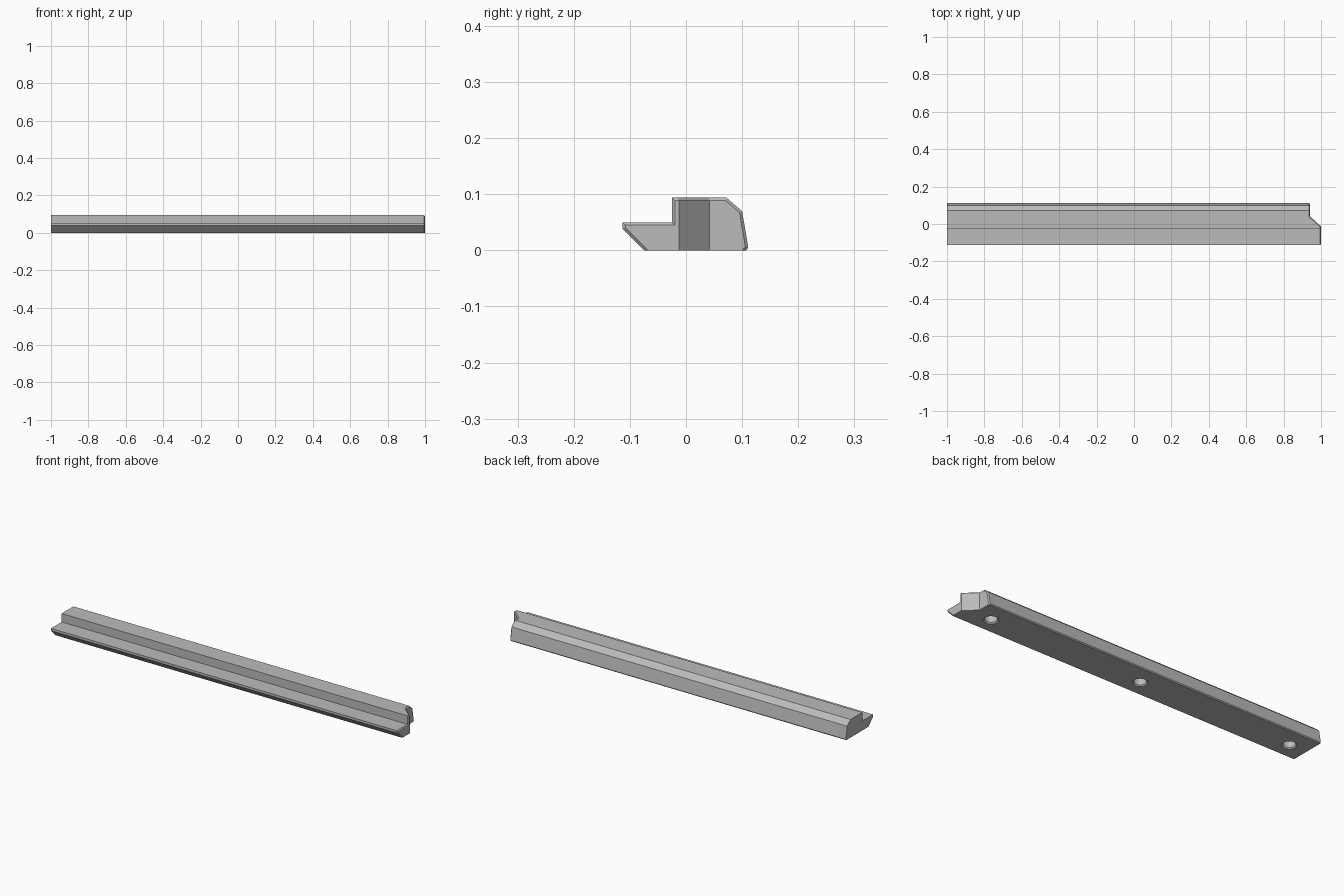
import bpy
import bmesh
import math
from mathutils import Matrix

default_cube = bpy.data.objects.get("Cube")
if default_cube:
    bpy.data.objects.remove(default_cube, do_unlink=True)

GREY = (0.5, 0.5, 0.5, 1)
grey = bpy.data.materials.new("plain grey")
grey.use_nodes = True
grey.diffuse_color = GREY
grey.node_tree.nodes["Principled BSDF"].inputs["Base Color"].default_value = GREY


def add_object(name, bm):
    bmesh.ops.recalc_face_normals(bm, faces=bm.faces)
    mesh = bpy.data.meshes.new(name)
    bm.to_mesh(mesh)
    bm.free()
    mesh.materials.append(grey)
    obj = bpy.data.objects.new(name, mesh)
    bpy.context.collection.objects.link(obj)
    return obj


def prism(name, points, travel):
    """Extrude a closed outline along a vector."""
    bm = bmesh.new()
    face = bm.faces.new([bm.verts.new(p) for p in points])
    swept = bmesh.ops.extrude_face_region(bm, geom=[face])["geom"]
    bmesh.ops.translate(bm, vec=travel,
                        verts=[v for v in swept if isinstance(v, bmesh.types.BMVert)])
    return add_object(name, bm)


def cut(target, cutter):
    cutter.hide_render = True
    mod = target.modifiers.new("cut", "BOOLEAN")
    mod.operation = "DIFFERENCE"
    mod.solver = "EXACT"
    mod.object = cutter
    bpy.context.view_layer.objects.active = target
    bpy.ops.object.modifier_apply(modifier=mod.name)
    bpy.data.objects.remove(cutter, do_unlink=True)


# Rail: stepped section with a front lip and sloping back
section = [(-0.075, 0), (-0.113, 0.038), (-0.113, 0.05), (-0.025, 0.05),
           (-0.025, 0.094), (0.072, 0.094), (0.1, 0.07), (0.111, 0.005), (0.107, 0)]
rail = prism("rail", [(-1, y, z) for y, z in section], (2, 0, 0))

# Mitred notch in the back corner of one end
notch = [(1.01, -0.022), (0.94, 0.042), (0.94, 0.2), (1.01, 0.2)]
cut(rail, prism("notch_cutter", [(x, y, -0.1) for x, y in notch], (0, 0, 0.3)))

# Narrow chamfer around the notched end, leaving the base edge sharp
bm = bmesh.new()
bm.from_mesh(rail.data)
bmesh.ops.dissolve_limit(bm, angle_limit=0.01, verts=bm.verts, edges=bm.edges)
bm.normal_update()
rim = []
for edge in bm.edges:
    ends = [f for f in edge.link_faces if f.normal.x > 0.5]
    if len(ends) == 1 and max(v.co.z for v in edge.verts) > 0.001:
        rim.append(edge)
bmesh.ops.bevel(bm, geom=rim, offset=0.005, segments=1, affect="EDGES")
bm.to_mesh(rail.data)
bm.free()

# Three blind screw holes with countersunk rims in the base
for offset in (-1, 0, 1):
    bm = bmesh.new()
    for r_low, r_high, low, high in ((0.03, 0.03, -0.02, 0.07),
                                     (0.042, 0.03, -0.006, 0.006)):
        bmesh.ops.create_cone(
            bm, cap_ends=True, segments=32, radius1=r_low, radius2=r_high,
            depth=high - low, matrix=Matrix.Translation((0, 0, (low + high) / 2)))
        bmesh.ops.translate(bm, vec=(-0.03 + offset * 0.873, 0.006, 0),
                            verts=[v for v in bm.verts if abs(v.co.x) < 0.1 and not v.tag])
        for v in bm.verts:
            v.tag = True
        cutter = add_object("hole_cutter", bm)
        cut(rail, cutter)
        bm = bmesh.new()
    bm.free()

# Smooth hole walls while keeping the rail edges crisp
bpy.ops.object.select_all(action="DESELECT")
rail.select_set(True)
bpy.context.view_layer.objects.active = rail
bpy.ops.object.shade_smooth_by_angle(angle=math.radians(20))
